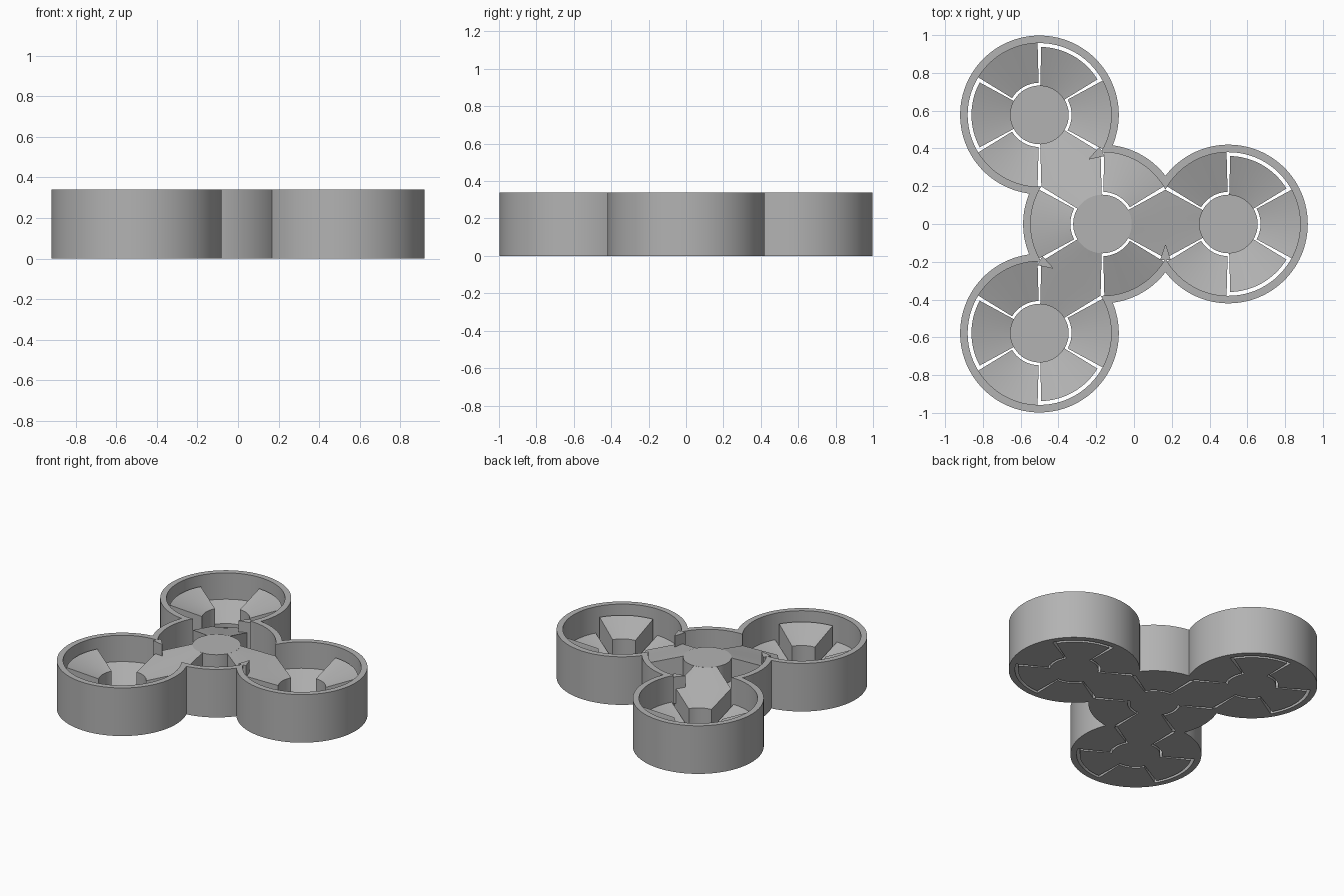
import bpy, bmesh, math
from mathutils import Vector

if "Cube" in bpy.data.objects:
    bpy.data.objects.remove(bpy.data.objects["Cube"])

H = 0.34            # wall height
R_OUT, R_IN = 0.42, 0.38
R_DISC, R_GAP = 0.155, 0.17
R_PETAL = 0.36
SPAN = 0.667        # hub centre to outer cup centre
HUB = Vector((-0.167, 0.0))
HALF = 28.5         # half angle of a petal, leaving slits between
SLOPE = 0.36

grey = bpy.data.materials.new("plain grey")
grey.diffuse_color = (0.45, 0.45, 0.45, 1)
grey.use_nodes = True
grey.node_tree.nodes["Principled BSDF"].inputs["Base Color"].default_value = grey.diffuse_color


def polar(c, r, deg):
    a = math.radians(deg)
    return Vector((c[0] + r * math.cos(a), c[1] + r * math.sin(a)))


def steps(a, b, n):
    return [a + (b - a) * i / n for i in range(n + 1)]


def finish(name, bm):
    bmesh.ops.recalc_face_normals(bm, faces=bm.faces)
    me = bpy.data.meshes.new(name)
    bm.to_mesh(me)
    bm.free()
    me.materials.append(grey)
    ob = bpy.data.objects.new(name, me)
    bpy.context.collection.objects.link(ob)
    bpy.ops.object.select_all(action='DESELECT')
    ob.select_set(True)
    bpy.context.view_layer.objects.active = ob
    bpy.ops.object.shade_smooth_by_angle(angle=math.radians(30))


def slab(name, rows, z0=0.0):
    """Closed solid over a grid of (point, top height), flat underneath."""
    bm = bmesh.new()
    top = [[bm.verts.new((p.x, p.y, z)) for p, z in r] for r in rows]
    bot = [[bm.verts.new((p.x, p.y, z0)) for p, z in r] for r in rows]
    n, m = len(rows), len(rows[0])
    for g in (top, bot):
        for i in range(n - 1):
            for j in range(m - 1):
                bm.faces.new((g[i][j], g[i + 1][j], g[i + 1][j + 1], g[i][j + 1]))
    rim = [(i, 0) for i in range(n)] + [(n - 1, j) for j in range(1, m)]
    rim += [(i, m - 1) for i in range(n - 2, -1, -1)] + [(0, j) for j in range(m - 2, 0, -1)]
    for (i, j), (k, l) in zip(rim, rim[1:] + rim[:1]):
        bm.faces.new((top[i][j], top[k][l], bot[k][l], bot[i][j]))
    finish(name, bm)


def petal(name, c, mid, r0, r1, z_in, z_out):
    slab(name, [[(polar(c, r0, a), z_in), (polar(c, r1, a), z_out)]
                for a in steps(mid - HALF, mid + HALF, 16)])


def disc(name, c, z):
    bm = bmesh.new()
    bmesh.ops.create_cone(bm, cap_ends=True, segments=64, radius1=R_DISC,
                          radius2=R_DISC, depth=z)
    bmesh.ops.translate(bm, verts=bm.verts, vec=(c[0], c[1], z / 2))
    finish(name, bm)


def wall(name, c, start, sweep, n):
    """Arc of wall whose ends are mitred where two rings meet."""
    mo = math.degrees(math.acos(SPAN / 2 / R_OUT))
    mi = math.degrees(math.acos(SPAN / 2 / R_IN))
    outer = steps(start + mo, start + sweep - mo, n)
    inner = steps(start + mi, start + sweep - mi, n)
    slab(name, [[(polar(c, R_IN, b), H), (polar(c, R_OUT, a), H)]
                for a, b in zip(outer, inner)])


# central hub: tall core, low petals fixed to the wall
disc("hub_core", HUB, 0.32)
for k in range(3):
    d = 120 * k
    wall("hub_wall", HUB, d, 120, 20)
    petal("hub_low_petal", HUB, d + 60, R_GAP, 0.384, 0.19, 0.115)

    # outer cup: low core, raised petals fixed to the core, low ones to the wall
    cup = polar(HUB, SPAN, d)
    back = d + 180
    wall("cup_wall", cup, back, 360, 96)
    disc("cup_core", cup, 0.06)
    for s in (-120, 120):
        petal("cup_raised_petal", cup, back + s, R_DISC - 0.002, R_PETAL, 0.20,
              0.20 + SLOPE * (R_PETAL - 0.165))
    for s in (-60, 60, 180):
        petal("cup_low_petal", cup, back + s, R_GAP, 0.384, 0.08, 0.155)

    # sloping bridge from the hub core to the cup core
    rows = []
    for a in steps(-HALF, HALF, 16):
        r_mid = SPAN / 2 / math.cos(math.radians(a))
        rows.append([(polar(HUB, R_DISC - 0.002, d + a), 0.32),
                     (polar(HUB, r_mid, d + a), 0.26),
                     (polar(cup, R_DISC - 0.002, back - a), 0.20)])
    slab("bridge", rows)

    # small pointed post in one corner where the rings meet
    side = Vector((math.cos(math.radians(d)), math.sin(math.radians(d))))
    cross = Vector((-side.y, side.x))
    m = HUB + side * (SPAN / 2)
    slab("corner_post", [[(m - side * 0.028 - cross * 0.19, H), (m - side * 0.002 - cross * 0.11, H)],
                         [(m + side * 0.028 - cross * 0.19, H), (m + side * 0.002 - cross * 0.11, H)]], 0.15)
